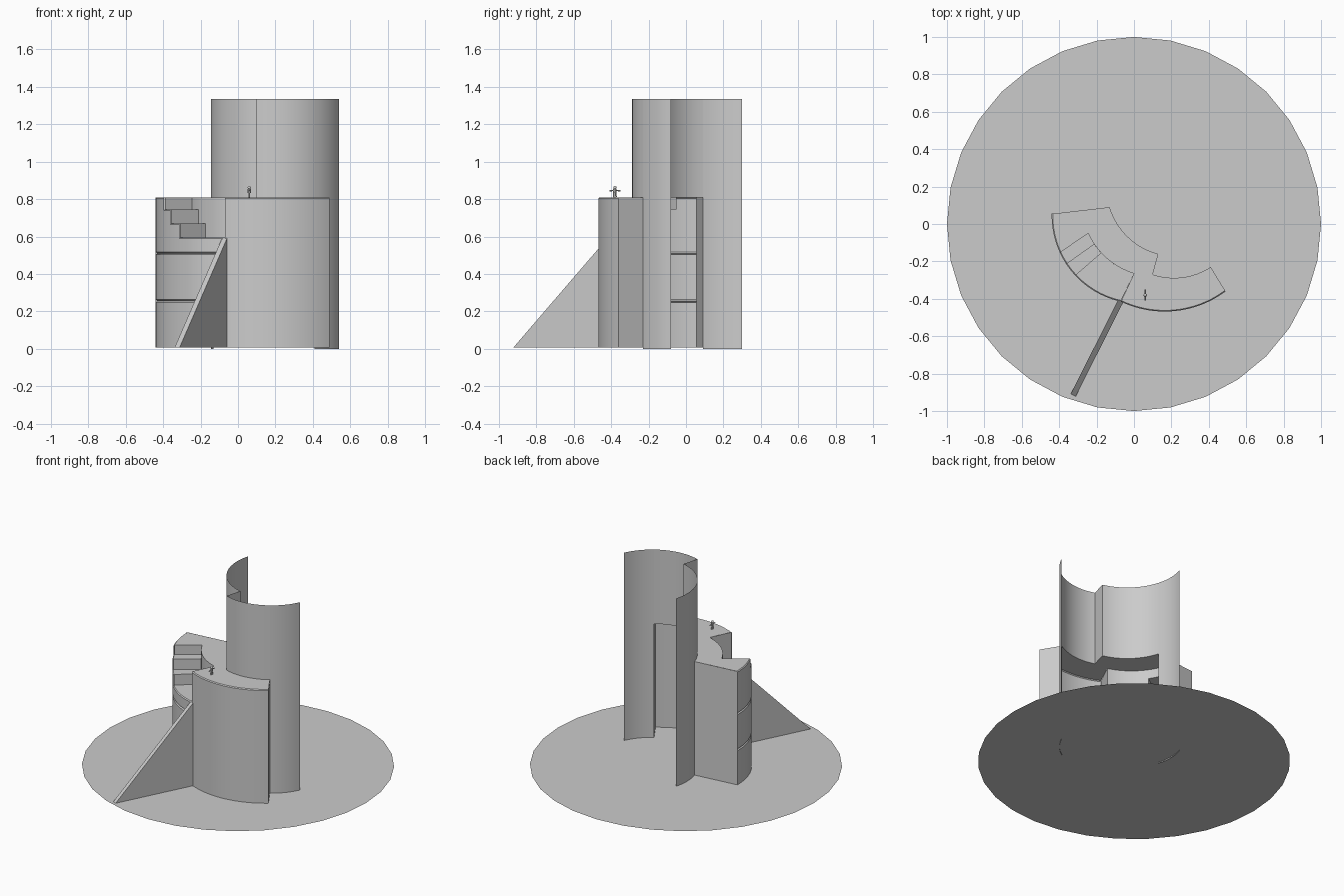
import bpy, bmesh, math
from mathutils import Vector

if "Cube" in bpy.data.objects:
    bpy.data.objects.remove(bpy.data.objects["Cube"])

grey = bpy.data.materials.new("plain grey")
grey.diffuse_color = (0.6, 0.6, 0.6, 1)
grey.use_nodes = True
grey.node_tree.nodes["Principled BSDF"].inputs["Base Color"].default_value = grey.diffuse_color


def wrap(a):
    return (a + math.pi) % (2 * math.pi) - math.pi


def arc3(a, b, c):
    """Arc through three plan points: returns f(t, radial offset) and t of the middle point."""
    (ax, ay), (bx, by), (cx, cy) = a, b, c
    d = 2 * (ax * (by - cy) + bx * (cy - ay) + cx * (ay - by))
    sa, sb, sc = ax * ax + ay * ay, bx * bx + by * by, cx * cx + cy * cy
    ox = (sa * (by - cy) + sb * (cy - ay) + sc * (ay - by)) / d
    oy = (sa * (cx - bx) + sb * (ax - cx) + sc * (bx - ax)) / d
    r = math.hypot(ax - ox, ay - oy)
    ang = [math.atan2(p[1] - oy, p[0] - ox) for p in (a, b, c)]
    d1, d2 = wrap(ang[1] - ang[0]), wrap(ang[2] - ang[1])

    def f(t, off=0.0):
        w = ang[0] + (d1 + d2) * t
        return (ox + (r + off) * math.cos(w), oy + (r + off) * math.sin(w))
    return f, d1 / (d1 + d2)


def span(f, t0, t1, n, off=0.0):
    return [f(t0 + (t1 - t0) * i / n, off) for i in range(n + 1)]


def at(pts, z):
    return [(x, y, z) for x, y in pts]


class Shell:
    """Collects strips and flat faces into one object."""
    def __init__(self):
        self.bm = bmesh.new()

    def face(self, pts):
        self.bm.faces.new([self.bm.verts.new(p) for p in pts])

    def loft(self, rows):
        for lo, hi in zip(rows, rows[1:]):
            for i in range(len(lo) - 1):
                self.face([lo[i], lo[i + 1], hi[i + 1], hi[i]])

    def wall(self, pts, z0, z1):
        self.loft([at(pts, z0), at(pts, z1)])

    def finish(self, name, weld=1e-4):
        bm = self.bm
        bmesh.ops.remove_doubles(bm, verts=bm.verts[:], dist=weld)
        bmesh.ops.recalc_face_normals(bm, faces=bm.faces[:])
        me = bpy.data.meshes.new(name)
        bm.to_mesh(me)
        bm.free()
        me.materials.append(grey)
        me.shade_smooth()
        me.set_sharp_from_angle(angle=math.radians(35))
        ob = bpy.data.objects.new(name, me)
        bpy.context.collection.objects.link(ob)
        return ob


G, TOP, TALL = 0.008, 0.81, 1.335
LANDING = 0.595

# plan curves
core1, t1 = arc3((-0.13, 0.30), (-0.13, 0.09), (0.13, -0.16))
core2, t2 = arc3((0.10, -0.27), (0.41, -0.23), (0.54, -0.08))
out1, _ = arc3((-0.44, 0.055), (-0.31, -0.28), (-0.07, -0.415))
out2, _ = arc3((-0.07, -0.415), (0.17, -0.468), (0.49, -0.36))
notch, _ = arc3((-0.245, -0.05), (-0.155, -0.175), (0.0, -0.265))

# ground disc
s = Shell()
s.face([(math.cos(k * math.pi / 16), math.sin(k * math.pi / 16), G) for k in range(32)])
s.finish("ground_disc")

# tall curved screen: full height at its ends, open below the deck
s = Shell()
s.wall(span(core1, 0, t1, 8), 0, TALL)
s.wall(span(core1, t1, 1, 14) + span(core2, 0, t2, 12), TOP, TALL)
s.wall(span(core2, t2, 1, 8), 0, TALL)
s.finish("curved_screen")

# deck top, with a notch left for the stair
steps = [(0.33, 0.44, 0.0, 0.2, 0.745),
         (0.44, 0.56, 0.2, 0.38, 0.67),
         (0.56, 1.0, 0.38, 1.0, LANDING)]
s = Shell()
E = 0.006
s.face(at(span(out1, 0, 0.33, 8, -E) + span(notch, 0, 1, 16) + span(out2, 0, 1, 24, -E)
          + span(core2, t2, 0, 12) + span(core1, 1, t1, 14), TOP))
s.finish("deck")


def banded(shell, t0, t1, n, top):
    """Outer wall of stacked panels with fine grooves between them."""
    rows = [(G, 0)]
    for g in (0.255, 0.51):
        rows += [(g - 0.007, 0), (g, -0.008), (g + 0.007, 0)]
    rows += [(top - E, 0), (top, -E)]
    shell.loft([at(span(out1, t0, t1, n, o), z) for z, o in rows])


# stair side walls, treads and risers
s = Shell()
banded(s, 0, 0.33, 8, TOP)
prev = TOP
for a, b, c, d, z in steps:
    n = 12 if b == 1.0 else 4
    banded(s, a, b, n, z)
    s.loft([at(span(out1, a, b, n, -E), z), at(span(notch, c, d, n), z)])
    s.wall(span(notch, c, d, n), z, TOP)
    s.wall([out1(a, -E), notch(c)], z, prev)
    prev = z
s.wall([out1(1, -E), notch(1)], LANDING, TOP)
s.finish("stair")

# deck outer wall and the two end walls
s = Shell()
s.loft([at(span(out2, 0, 1, 24, o), z) for z, o in ((G, 0), (TOP - E, 0), (TOP, -E))])
s.wall([out2(1), core2(t2)], G, TOP)
s.wall([out1(0), core1(t1)], G, TOP)
s.finish("deck_walls")

# sloping fin running down from the landing
s = Shell()
foot, head = Vector((-0.325, -0.915, 0)), Vector((-0.07, -0.41, 0))
d = (head - foot).normalized()
side = Vector((-d.y, d.x, 0)) * 0.015
tri = [foot + Vector((0, 0, G)), head + Vector((0, 0, G)), head + Vector((0, 0, LANDING))]
lt, rt = [p + side for p in tri], [p - side for p in tri]
s.face(lt)
s.face(rt)
for i in range(3):
    j = (i + 1) % 3
    s.face([lt[i], lt[j], rt[j], rt[i]])
s.finish("sloping_fin")

# tiny scale figure
s = Shell()


def limb(a, b, r):
    a, b = Vector(a), Vector(b)
    m = (b - a).to_track_quat('Z', 'Y').to_matrix().to_4x4()
    m.translation = (a + b) / 2
    bmesh.ops.create_cone(s.bm, cap_ends=True, segments=8, radius1=r, radius2=r,
                          depth=(b - a).length, matrix=m)


fx, fy = 0.06, -0.38
for k in (-1, 1):
    limb((fx, fy + k * 0.006, TOP), (fx, fy + k * 0.005, TOP + 0.027), 0.004)
    limb((fx, fy + k * 0.006, TOP + 0.037), (fx, fy + k * 0.029, TOP + 0.034), 0.0035)
limb((fx, fy, TOP + 0.024), (fx, fy, TOP + 0.044), 0.009)
ret = bmesh.ops.create_uvsphere(s.bm, u_segments=10, v_segments=6, radius=0.009)
bmesh.ops.translate(s.bm, verts=ret["verts"], vec=(fx, fy, TOP + 0.051))
s.finish("scale_figure")
